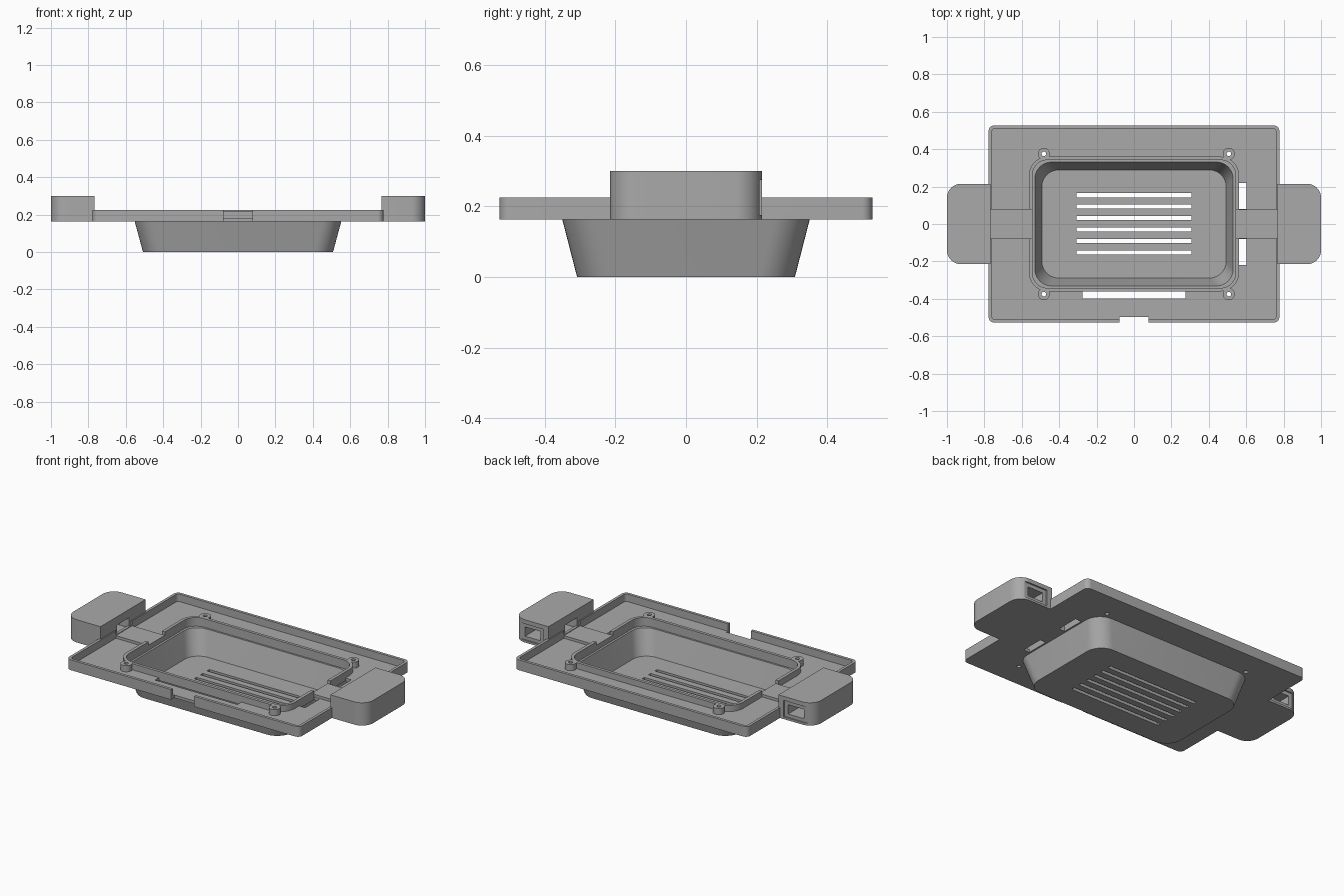
import bpy, bmesh, math

cube = bpy.data.objects.get("Cube")
if cube:
    bpy.data.objects.remove(cube, do_unlink=True)

grey = bpy.data.materials.new("plain grey")
grey.use_nodes = True
colour = (0.4, 0.4, 0.4, 1)
grey.diffuse_color = colour
grey.node_tree.nodes["Principled BSDF"].inputs["Base Color"].default_value = colour


def rounded(hx, hy, r, steps=10):
    """Counter-clockwise rounded rectangle outline."""
    pts = []
    for k, (sx, sy) in enumerate([(1, 1), (-1, 1), (-1, -1), (1, -1)]):
        for i in range(steps + 1):
            a = math.pi / 2 * (k + i / steps)
            pts.append((sx * (hx - r) + r * math.cos(a), sy * (hy - r) + r * math.sin(a)))
    return pts


def solid(name, rings):
    """Closed solid through a stack of (outline, height) rings."""
    bm = bmesh.new()
    loops = [[bm.verts.new((x, y, z)) for x, y in pts] for pts, z in rings]
    n = len(loops[0])
    for low, high in zip(loops, loops[1:]):
        for i in range(n):
            j = (i + 1) % n
            bm.faces.new((low[i], low[j], high[j], high[i]))
    bm.faces.new(loops[0][::-1])
    bm.faces.new(loops[-1])
    bmesh.ops.recalc_face_normals(bm, faces=bm.faces)
    mesh = bpy.data.meshes.new(name)
    bm.to_mesh(mesh)
    bm.free()
    mesh.materials.append(grey)
    obj = bpy.data.objects.new(name, mesh)
    bpy.context.collection.objects.link(obj)
    return obj


def loft(name, *sections):
    return solid(name, [(rounded(hx, hy, r), z) for hx, hy, r, z in sections])


def block(name, x0, x1, y0, y1, z0, z1):
    x0, x1 = sorted((x0, x1))
    pts = [(x0, y0), (x1, y0), (x1, y1), (x0, y1)]
    return solid(name, [(pts, z0), (pts, z1)])


def cylinder(name, x, y, r, z0, z1, n=24):
    pts = [(x + r * math.cos(math.tau * i / n), y + r * math.sin(math.tau * i / n)) for i in range(n)]
    return solid(name, [(pts, z0), (pts, z1)])


def carve(obj, cutters):
    """Subtract each cutter, then remove it."""
    for cutter in cutters:
        mod = obj.modifiers.new("cut", "BOOLEAN")
        mod.operation = "DIFFERENCE"
        mod.solver = "EXACT"
        mod.object = cutter
    bpy.context.view_layer.update()
    mesh = bpy.data.meshes.new_from_object(obj.evaluated_get(bpy.context.evaluated_depsgraph_get()))
    obj.modifiers.clear()
    obj.data = mesh
    for cutter in cutters:
        bpy.data.objects.remove(cutter, do_unlink=True)


FLOOR = 0.18
bosses = [(x, y) for x in (-0.482, 0.507) for y in (-0.375, 0.375)]
parts = []

# Flat tray with a thin raised rim, basin opening and slots
tray = loft("tray_plate", (0.777, 0.527, 0.03, 0.163), (0.777, 0.527, 0.03, 0.225))
cuts = [
    loft("pocket", (0.76, 0.51, 0.018, FLOOR), (0.76, 0.51, 0.018, 0.3)),
    loft("opening", (0.555, 0.352, 0.1, 0.1), (0.555, 0.352, 0.1, 0.3)),
    block("front_notch", -0.077, 0.077, -0.6, -0.496, 0.1, 0.3),
    block("front_slot", -0.275, 0.275, -0.398, -0.34, 0.1, 0.3),
]
for s in (1, -1):
    y0, y1 = sorted((s * 0.08, s * 0.22))
    cuts.append(block("side_slot", 0.54, 0.602, y0, y1, 0.1, 0.3))
    cuts.append(block("rim_gap", s * 0.74, s * 0.8, -0.078, 0.078, 0.2, 0.3))
cuts += [cylinder("screw_hole", x, y, 0.012, 0.1, 0.3) for x, y in bosses]
carve(tray, cuts)
parts.append(tray)

# Sunken tapered basin with an upright lip and vent slots
basin = loft("basin", (0.508, 0.308, 0.1, 0), (0.552, 0.35, 0.1, 0.163),
             (0.562, 0.36, 0.1, 0.163), (0.562, 0.36, 0.1, 0.217))
cuts = [loft("hollow", (0.493, 0.289, 0.09, 0.02), (0.53, 0.331, 0.09, 0.165),
             (0.543, 0.342, 0.08, 0.165), (0.543, 0.342, 0.08, 0.3))]
for i in range(6):
    y = 0.154 - i * 0.0614
    cuts.append(block("vent", -0.307, 0.307, y - 0.011, y + 0.011, -0.1, 0.1))
for s in (1, -1):
    cuts.append(block("lip_gap", s * 0.5, s * 0.6, -0.078, 0.078, 0.196, 0.3))
carve(basin, cuts)
parts.append(basin)

# Screw bosses at the basin corners
for x, y in bosses:
    boss = cylinder("screw_boss", x, y, 0.032, 0.17, 0.217)
    carve(boss, [cylinder("screw_hole", x, y, 0.012, 0.1, 0.3)])
    parts.append(boss)

for s, side in ((1, "left"), (-1, "right")):
    # Raised cable bridge between the basin and the end box
    parts.append(block(side + "_cable_bridge", s * 0.545, s * 0.775, -0.078, 0.078, 0.165, 0.196))

    # End box, rounded on its outer corners, with a port on the back
    r = 0.075
    outline = [(s * 0.767, -0.215)]
    for k, cy in ((-1, -0.215 + r), (0, 0.215 - r)):
        for i in range(11):
            a = math.pi / 2 * (k + i / 10)
            outline.append((s * (1 - r + r * math.cos(a)), cy + r * math.sin(a)))
    outline.append((s * 0.767, 0.215))
    box = solid(side + "_end_box", [(outline, 0.163), (outline, 0.3)])
    carve(box, [
        block("port_recess", s * 0.8, s * 0.955, 0.206, 0.3, 0.176, 0.275),
        block("port", s * 0.825, s * 0.93, 0.0, 0.3, 0.196, 0.252),
        block("cable_hole", s * 0.7, s * 0.93, -0.056, 0.056, 0.19, 0.25),
    ])
    parts.append(box)

# Smooth curved sides, crisp edges
for obj in parts:
    obj.data.polygons.foreach_set("use_smooth", [True] * len(obj.data.polygons))
    obj.data.set_sharp_from_angle(angle=math.radians(30))
    obj.data.update()
